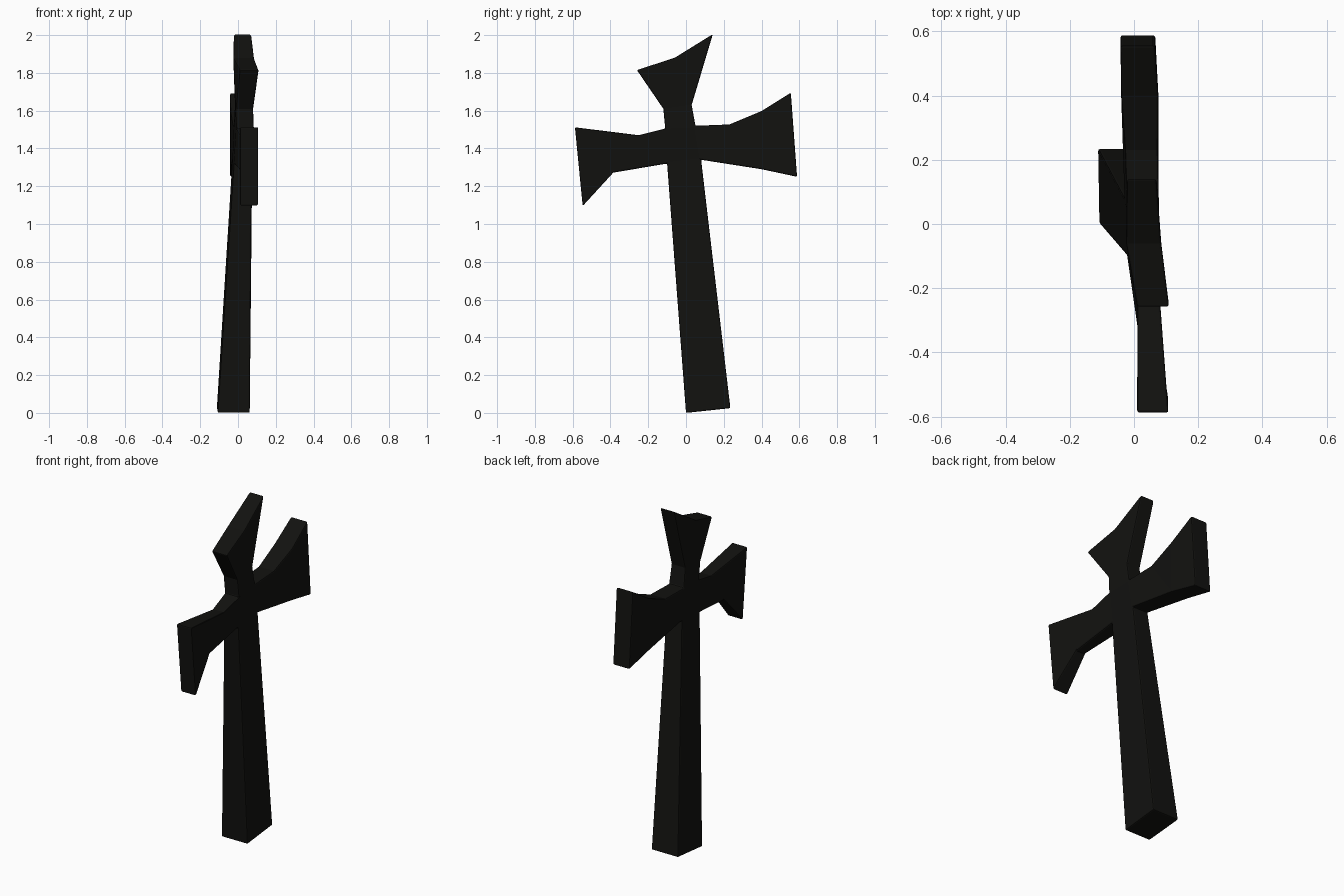
import bpy, bmesh

# Outline of the crooked cross, counter-clockwise seen from +x:
# (y, z, x of the back face, x of the front face)
outline = [
    (0.0, 0.0, -0.108, 0.062), (0.235, 0.025, -0.112, 0.062),       # 0-1 foot
    (0.08, 1.34, -0.03, 0.075),                                       # 2 hub
    (0.40, 1.29, -0.04, 0.076), (0.588, 1.25, -0.042, 0.066),        # 3-4 right arm
    (0.555, 1.695, -0.042, 0.066), (0.40, 1.598, -0.04, 0.076),
    (0.23, 1.527, -0.028, 0.074), (0.05, 1.52, -0.022, 0.078),       # 7, 8 hub
    (0.03, 1.63, -0.016, 0.075), (0.142, 2.005, -0.022, 0.07),       # 9-10 head
    (-0.06, 1.88, -0.025, 0.085), (-0.26, 1.815, 0.01, 0.11),
    (-0.12, 1.61, -0.012, 0.08), (-0.11, 1.505, -0.01, 0.084),       # 13, 14 hub
    (-0.25, 1.47, 0.01, 0.082), (-0.588, 1.512, 0.01, 0.107),        # 15-16 left arm
    (-0.547, 1.095, 0.01, 0.107), (-0.385, 1.272, 0.02, 0.081),
    (-0.10, 1.32, -0.022, 0.072),                                     # 19 hub
]
# Panels that divide the outline: shaft, hub, right arm, head, left arm
panels = [(0, 1, 2, 19), (19, 2, 8, 14),
          (2, 3, 7, 8), (3, 6, 7), (3, 4, 5, 6),
          (14, 8, 9, 13), (13, 9, 11), (9, 10, 11), (13, 11, 12),
          (19, 14, 15, 18), (18, 15, 16, 17)]

bm = bmesh.new()
back = [bm.verts.new((b, y, z)) for y, z, b, f in outline]
front = [bm.verts.new((f, y, z)) for y, z, b, f in outline]
for p in panels:
    bm.faces.new([front[i] for i in p])
    bm.faces.new([back[i] for i in reversed(p)])
for i in range(len(outline)):
    j = (i + 1) % len(outline)
    bm.faces.new((back[i], back[j], front[j], front[i]))
bmesh.ops.recalc_face_normals(bm, faces=bm.faces[:])

mesh = bpy.data.meshes.new("cross")
bm.to_mesh(mesh)
bm.free()
cross = bpy.data.objects.new("cross", mesh)
bpy.context.collection.objects.link(cross)

# Slightly softened rim
bevel = cross.modifiers.new("soft_edges", 'BEVEL')
bevel.width = 0.007
bevel.segments = 2
bevel.limit_method = 'ANGLE'
bevel.angle_limit = 0.9

# Near-black finish
mat = bpy.data.materials.new("black")
mat.diffuse_color = (0.006, 0.006, 0.005, 1)
mesh.materials.append(mat)
